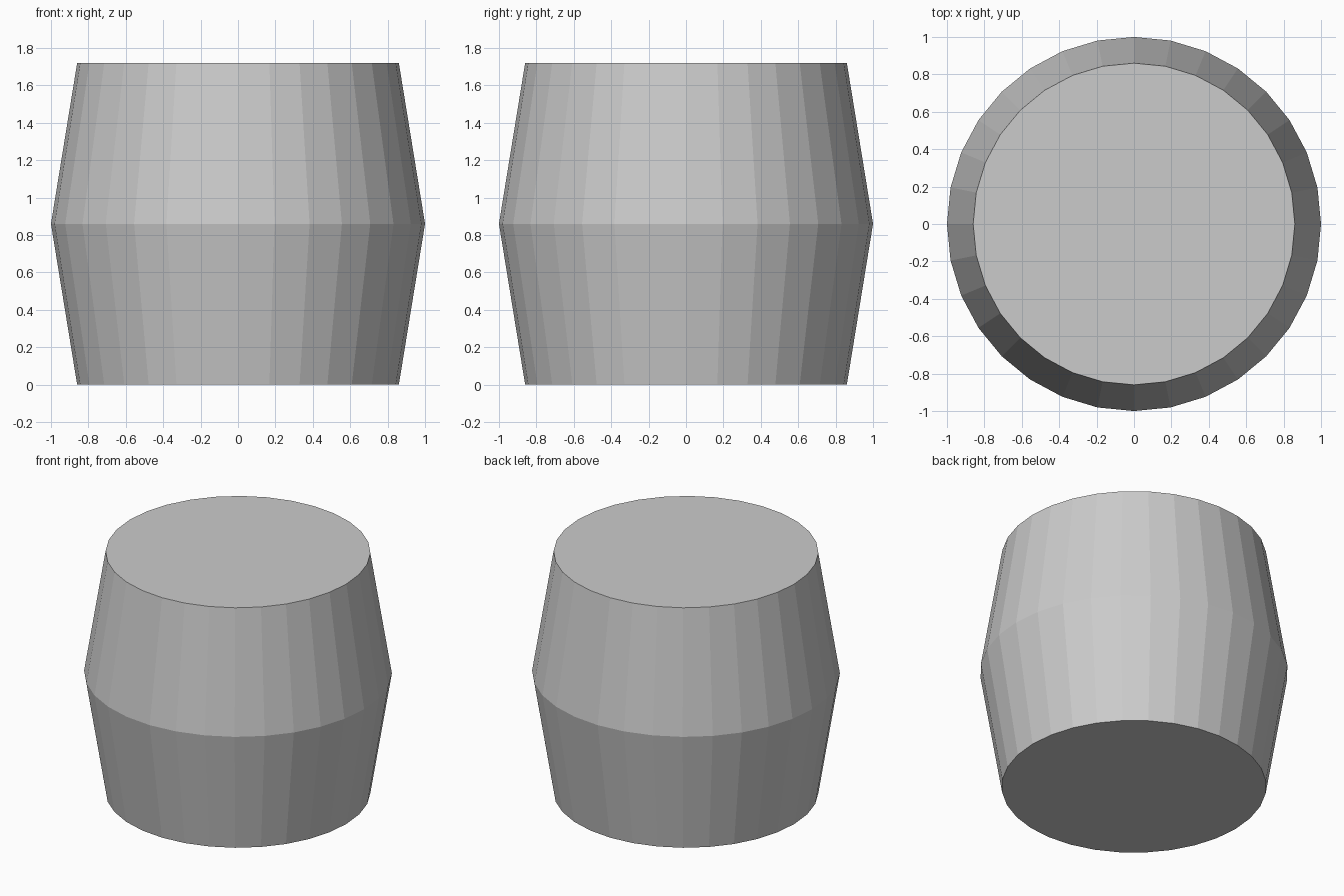
import bpy, bmesh
from math import cos, sin, tau

if "Cube" in bpy.data.objects:
    bpy.data.objects.remove(bpy.data.objects["Cube"])

SIDES = 32
PROFILE = [(0.86, 0.0), (1.0, 0.86), (0.86, 1.72)]  # radius, height

# Barrel body: stacked rings, flat-shaded staves, closed ends
bm = bmesh.new()
rings = [[bm.verts.new((r * cos(tau * i / SIDES), r * sin(tau * i / SIDES), z))
          for i in range(SIDES)] for r, z in PROFILE]
for low, high in zip(rings, rings[1:]):
    for i in range(SIDES):
        j = (i + 1) % SIDES
        bm.faces.new((low[i], low[j], high[j], high[i]))

# Bottom and top lids
bm.faces.new(rings[0][::-1])
bm.faces.new(rings[-1])

mesh = bpy.data.meshes.new("barrel")
bm.to_mesh(mesh)
bm.free()
bpy.context.collection.objects.link(bpy.data.objects.new("barrel", mesh))
